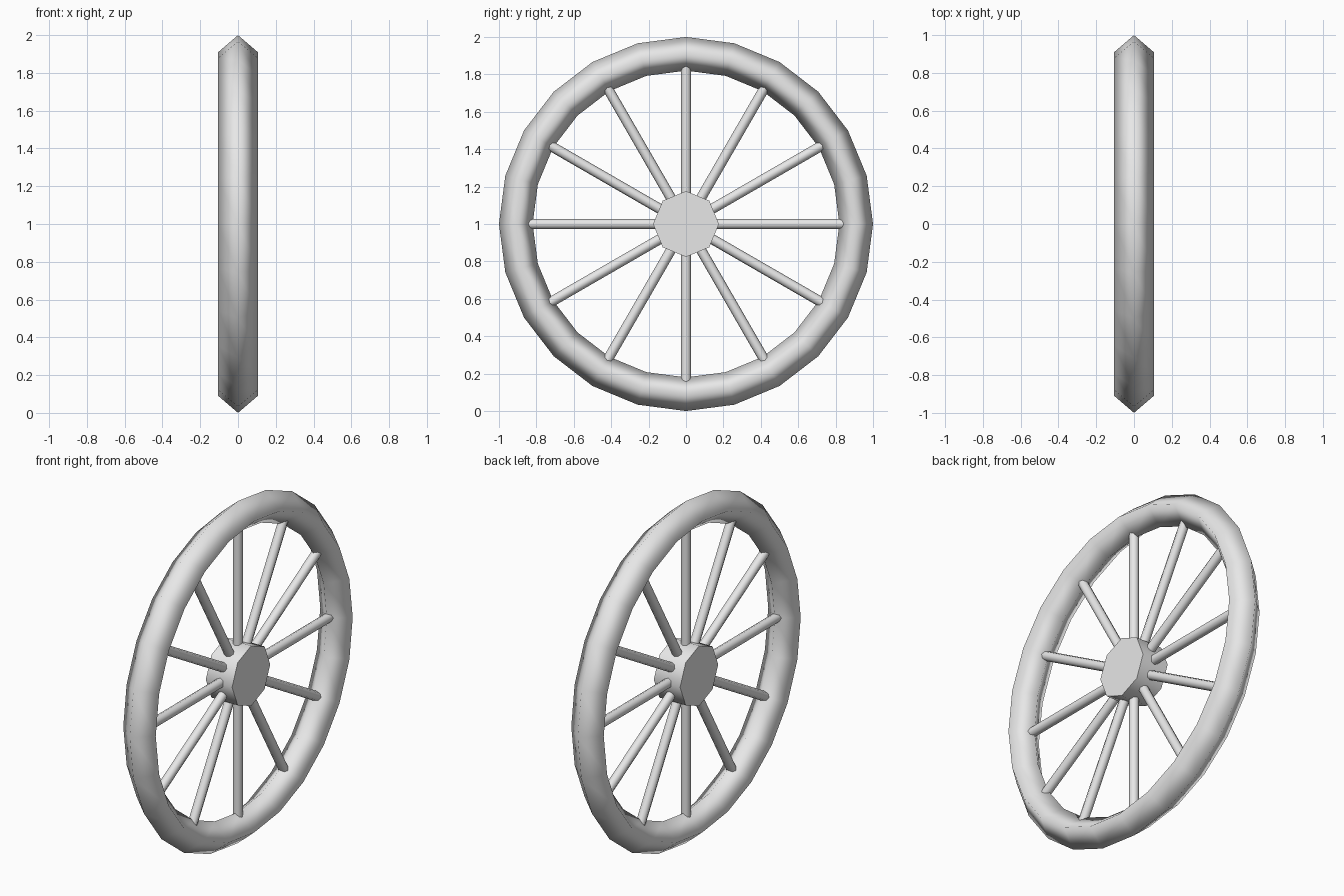
import bpy, bmesh, math
from mathutils import Matrix, Vector

if "Cube" in bpy.data.objects:
    bpy.data.objects.remove(bpy.data.objects["Cube"], do_unlink=True)

CENTRE = Vector((0, 0, 1))

grey = bpy.data.materials.new("plain_grey")
grey.use_nodes = True
colour = (0.8, 0.8, 0.8, 1)
grey.diffuse_color = colour
grey.node_tree.nodes["Principled BSDF"].inputs["Base Color"].default_value = colour


def finish(name, bm, sharp_angle):
    """Turn a bmesh into a smooth-shaded object centred on the axle."""
    bmesh.ops.recalc_face_normals(bm, faces=bm.faces)
    mesh = bpy.data.meshes.new(name)
    bm.to_mesh(mesh)
    bm.free()
    mesh.materials.append(grey)
    obj = bpy.data.objects.new(name, mesh)
    obj.location = CENTRE
    bpy.context.collection.objects.link(obj)
    bpy.ops.object.select_all(action="DESELECT")
    obj.select_set(True)
    bpy.context.view_layer.objects.active = obj
    bpy.ops.object.shade_smooth_by_angle(angle=math.radians(sharp_angle))
    return obj


# Rim: diamond section swept around the axle
section = [(0, 1.0), (0.105, 0.91), (0, 0.82), (-0.105, 0.91)]
steps = 24
bm = bmesh.new()
rings = []
for i in range(steps):
    a = math.tau * i / steps
    rings.append([bm.verts.new((x, r * math.cos(a), r * math.sin(a)))
                  for x, r in section])
for i, ring in enumerate(rings):
    after = rings[(i + 1) % steps]
    for j in range(4):
        k = (j + 1) % 4
        bm.faces.new((ring[j], ring[k], after[k], after[j]))
finish("rim", bm, 180)

# Hub: eight-sided drum along the axle
bm = bmesh.new()
bmesh.ops.create_cone(bm, cap_ends=True, segments=8, radius1=0.176,
                      radius2=0.176, depth=0.17,
                      matrix=Matrix.Rotation(math.pi / 2, 4, "Y"))
finish("hub", bm, 60)

# Spokes: twelve thin rods from hub to rim
inner, outer = 0.1, 0.9
for i in range(12):
    bm = bmesh.new()
    place = (Matrix.Rotation(math.tau * i / 12, 4, "X")
             @ Matrix.Translation((0, 0, (inner + outer) / 2)))
    bmesh.ops.create_cone(bm, cap_ends=True, segments=8, radius1=0.027,
                          radius2=0.027, depth=outer - inner, matrix=place)
    finish(f"spoke_{i + 1}", bm, 60)
